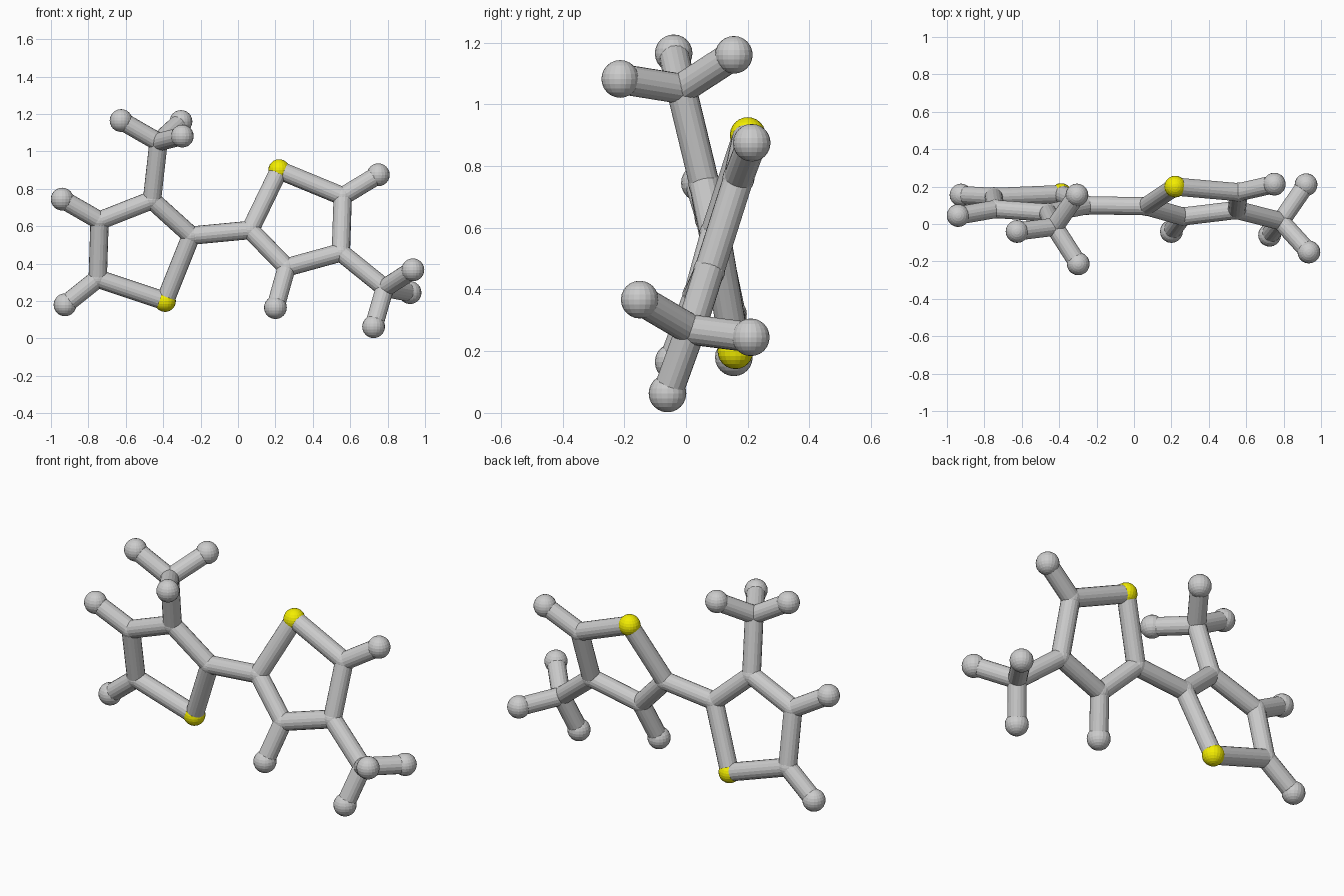
import bpy
from mathutils import Vector

if "Cube" in bpy.data.objects:
    bpy.data.objects.remove(bpy.data.objects["Cube"])

BOND_R = 0.049
RADII = {"sulfur": 0.058, "carbon": 0.052, "hydrogen": 0.061}

# Atom positions
atoms = {
    # left ring
    "sulfur_left": (-0.39, 0.16, 0.20),
    "carbon_left_inner": (-0.25, 0.10, 0.55),
    "carbon_left_top": (-0.46, 0.06, 0.74),
    "carbon_left_outer": (-0.74, 0.08, 0.63),
    "carbon_left_low": (-0.75, 0.145, 0.32),
    "hydrogen_left_low": (-0.925, 0.155, 0.18),
    "hydrogen_left_outer": (-0.94, 0.045, 0.745),
    # left methyl
    "carbon_left_methyl": (-0.425, -0.015, 1.05),
    "hydrogen_left_methyl_a": (-0.625, -0.04, 1.165),
    "hydrogen_left_methyl_b": (-0.305, 0.155, 1.16),
    "hydrogen_left_methyl_c": (-0.298, -0.213, 1.082),
    # right ring
    "sulfur_right": (0.22, 0.20, 0.90),
    "carbon_right_inner": (0.065, 0.095, 0.58),
    "carbon_right_low": (0.26, 0.04, 0.38),
    "carbon_right_outer": (0.55, 0.075, 0.46),
    "carbon_right_top": (0.56, 0.17, 0.76),
    "hydrogen_right_top": (0.75, 0.213, 0.875),
    "hydrogen_right_low": (0.20, -0.04, 0.165),
    # right methyl
    "carbon_right_methyl": (0.785, 0.015, 0.27),
    "hydrogen_right_methyl_a": (0.935, -0.15, 0.367),
    "hydrogen_right_methyl_b": (0.92, 0.21, 0.245),
    "hydrogen_right_methyl_c": (0.725, -0.06, 0.063),
}

# Rings are closed loops; the rest are single bonds
rings = [
    ["sulfur_left", "carbon_left_inner", "carbon_left_top", "carbon_left_outer", "carbon_left_low"],
    ["sulfur_right", "carbon_right_inner", "carbon_right_low", "carbon_right_outer", "carbon_right_top"],
]
bonds = [
    ("carbon_left_inner", "carbon_right_inner"),
    ("carbon_left_top", "carbon_left_methyl"),
    ("carbon_right_outer", "carbon_right_methyl"),
    ("carbon_left_low", "hydrogen_left_low"),
    ("carbon_left_outer", "hydrogen_left_outer"),
    ("carbon_right_top", "hydrogen_right_top"),
    ("carbon_right_low", "hydrogen_right_low"),
]
for ring in rings:
    bonds += zip(ring, ring[1:] + ring[:1])
for side in ("left", "right"):
    bonds += [(f"carbon_{side}_methyl", f"hydrogen_{side}_methyl_{k}") for k in "abc"]

yellow = bpy.data.materials.new("sulfur_yellow")
yellow.diffuse_color = (0.9, 0.85, 0.0, 1)
yellow.use_nodes = True
yellow.node_tree.nodes["Principled BSDF"].inputs["Base Color"].default_value = yellow.diffuse_color


def add_atom(name, pos):
    kind = name.split("_")[0]
    bpy.ops.mesh.primitive_uv_sphere_add(segments=20, ring_count=12, radius=RADII[kind], location=pos)
    ob = bpy.context.object
    ob.name = name
    if kind == "sulfur":
        ob.data.materials.append(yellow)


def add_bond(a, b):
    p, q = Vector(atoms[a]), Vector(atoms[b])
    bpy.ops.mesh.primitive_cylinder_add(vertices=18, radius=BOND_R, depth=(q - p).length, location=(p + q) / 2)
    ob = bpy.context.object
    ob.name = f"bond_{a}_to_{b}"
    ob.rotation_euler = (q - p).to_track_quat("Z", "Y").to_euler()


for name, pos in atoms.items():
    add_atom(name, pos)
for a, b in bonds:
    add_bond(a, b)
